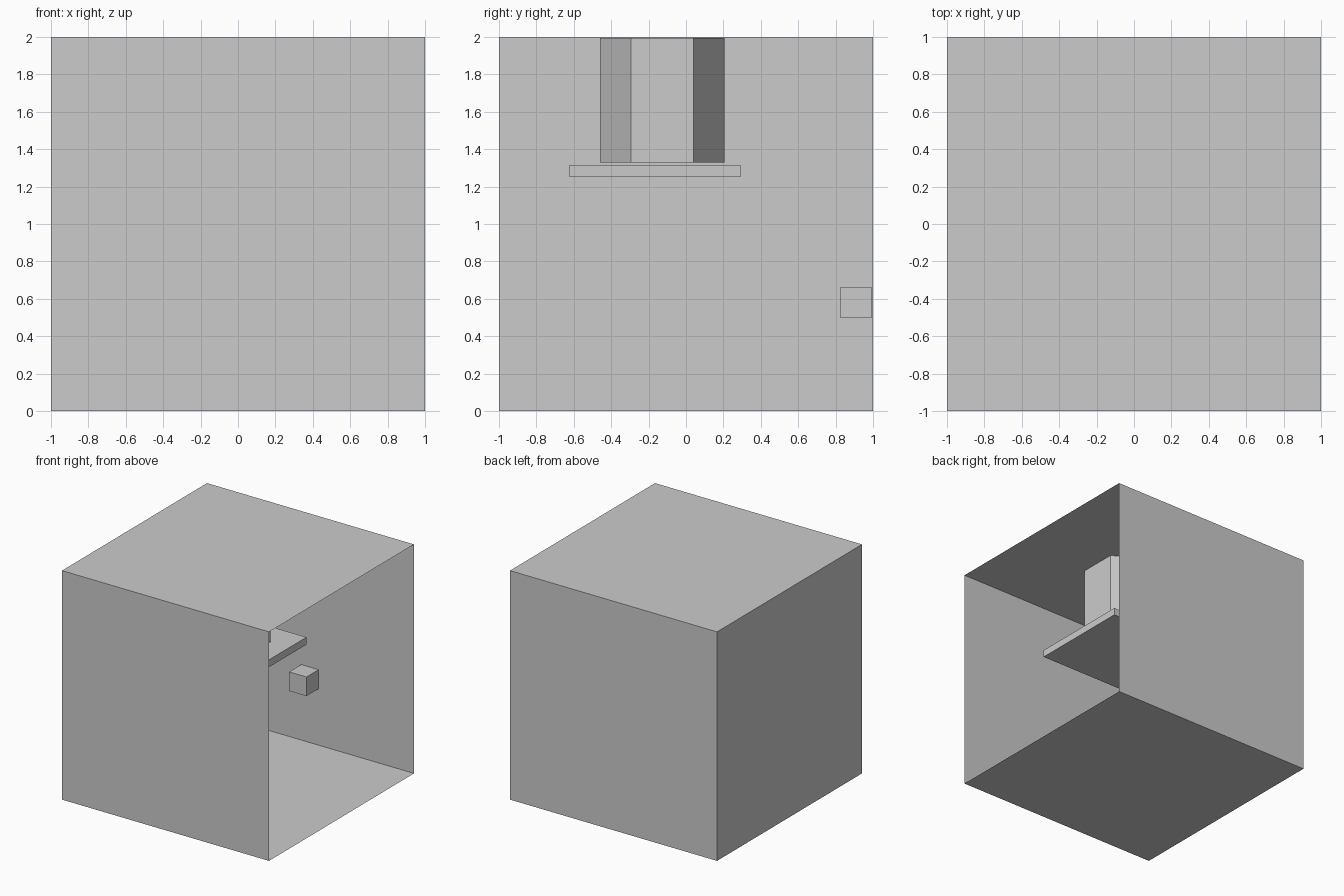
import bpy, bmesh
from math import radians

if "Cube" in bpy.data.objects:
    bpy.data.objects.remove(bpy.data.objects["Cube"])


def box(name, size, location):
    """Add a box with its dimensions applied to the mesh."""
    bpy.ops.mesh.primitive_cube_add(size=1, location=location)
    obj = bpy.context.object
    obj.name = name
    obj.scale = size
    bpy.ops.object.transform_apply(location=False, rotation=False, scale=True)
    return obj


# Room shell: thin-walled cube, open on the +x side
room = box("room_shell", (2, 2, 2), (0, 0, 1))
bm = bmesh.new()
bm.from_mesh(room.data)
open_side = [f for f in bm.faces if f.normal.x > 0.9]
bmesh.ops.delete(bm, geom=open_side, context='FACES_ONLY')
bm.to_mesh(room.data)
bm.free()

# Six-sided column hanging just below the ceiling, corners along y
bpy.ops.mesh.primitive_cylinder_add(vertices=6, radius=0.333, depth=0.667,
                                    location=(0, -0.127, 1.661))
column = bpy.context.object
column.name = "hanging_column"
pts = [v.co for v in column.data.vertices]
if max(p.y for p in pts) < 0.32:
    column.rotation_euler.z = radians(30)

# Square plate under the column
box("square_plate", (0.915, 0.915, 0.064), (0, -0.166, 1.283))

# Small block on the back wall
box("wall_block", (0.167, 0.167, 0.167), (0, 0.909, 0.58))
